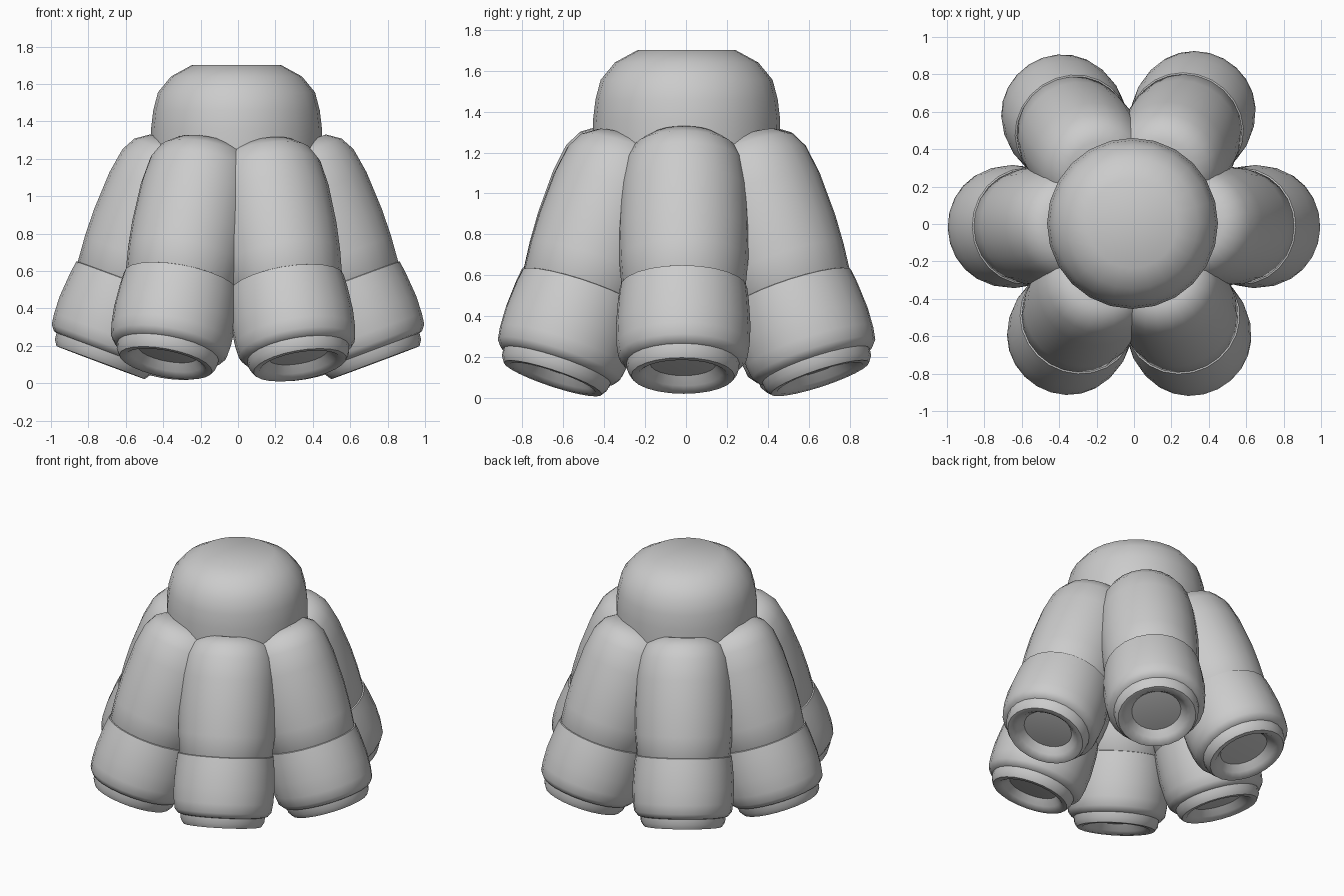
import bpy, bmesh
from math import radians, sin, cos, tau
from mathutils import Matrix

if "Cube" in bpy.data.objects:
    bpy.data.objects.remove(bpy.data.objects["Cube"])

SIDES = 24
TILT = radians(20.5)


def lathe(name, profile, matrix=Matrix()):
    """Spin a (radius, height) profile around z; both ends close on the axis."""
    bm = bmesh.new()
    rings = []
    for r, h in profile:
        rings.append([bm.verts.new((r * cos(tau * i / SIDES), r * sin(tau * i / SIDES), h))
                      for i in range(SIDES)])
    for a, b in zip(rings, rings[1:]):
        for i in range(SIDES):
            j = (i + 1) % SIDES
            bm.faces.new((a[i], a[j], b[j], b[i]))
    bm.faces.new(rings[0][::-1])
    bm.faces.new(rings[-1])
    bmesh.ops.recalc_face_normals(bm, faces=bm.faces)
    mesh = bpy.data.meshes.new(name)
    bm.to_mesh(mesh)
    bm.free()
    obj = bpy.data.objects.new(name, mesh)
    bpy.context.collection.objects.link(obj)
    obj.matrix_world = matrix
    bpy.ops.object.select_all(action='DESELECT')
    obj.select_set(True)
    bpy.context.view_layer.objects.active = obj
    bpy.ops.object.shade_smooth_by_angle(angle=radians(40))
    return obj


# central dome
lathe("center_dome", [(0.44, 1.0), (0.455, 1.1), (0.457, 1.36), (0.445, 1.46),
                      (0.42, 1.555), (0.35, 1.64), (0.24, 1.70)],
      Matrix.Translation((-0.008, 0.003, 0)))

# profiles measured along each pod's own axis, from the nozzle opening upward
upper = [(0.28, 0.42), (0.302, 0.45), (0.315, 0.6), (0.32, 0.75), (0.312, 0.97),
         (0.29, 1.11), (0.25, 1.185), (0.18, 1.235)]
lower = [(0.255, 0.06), (0.292, 0.07), (0.316, 0.10), (0.325, 0.16), (0.329, 0.26),
         (0.32, 0.39), (0.311, 0.46), (0.29, 0.468)]
nozzle = [(0.26, 0.10), (0.277, 0.075), (0.272, 0.03), (0.252, 0.0), (0.22, 0.0),
          (0.195, 0.02), (0.155, 0.065)]

# six tilted pods: angle, distance, height of the opening's centre
pods = [(-1.2, 0.735, 0.11), (61.5, 0.745, 0.098), (123.5, 0.76, 0.105),
        (181.2, 0.735, 0.11), (239.0, 0.75, 0.108), (297.0, 0.73, 0.097)]
for n, (angle, dist, height) in enumerate(pods, 1):
    m = (Matrix.Rotation(radians(angle), 4, 'Z')
         @ Matrix.Translation((dist, 0, height))
         @ Matrix.Rotation(-TILT, 4, 'Y'))
    lathe(f"pod_upper_{n}", upper, m)
    lathe(f"pod_lower_{n}", lower, m)
    lathe(f"pod_nozzle_{n}", nozzle, m)
